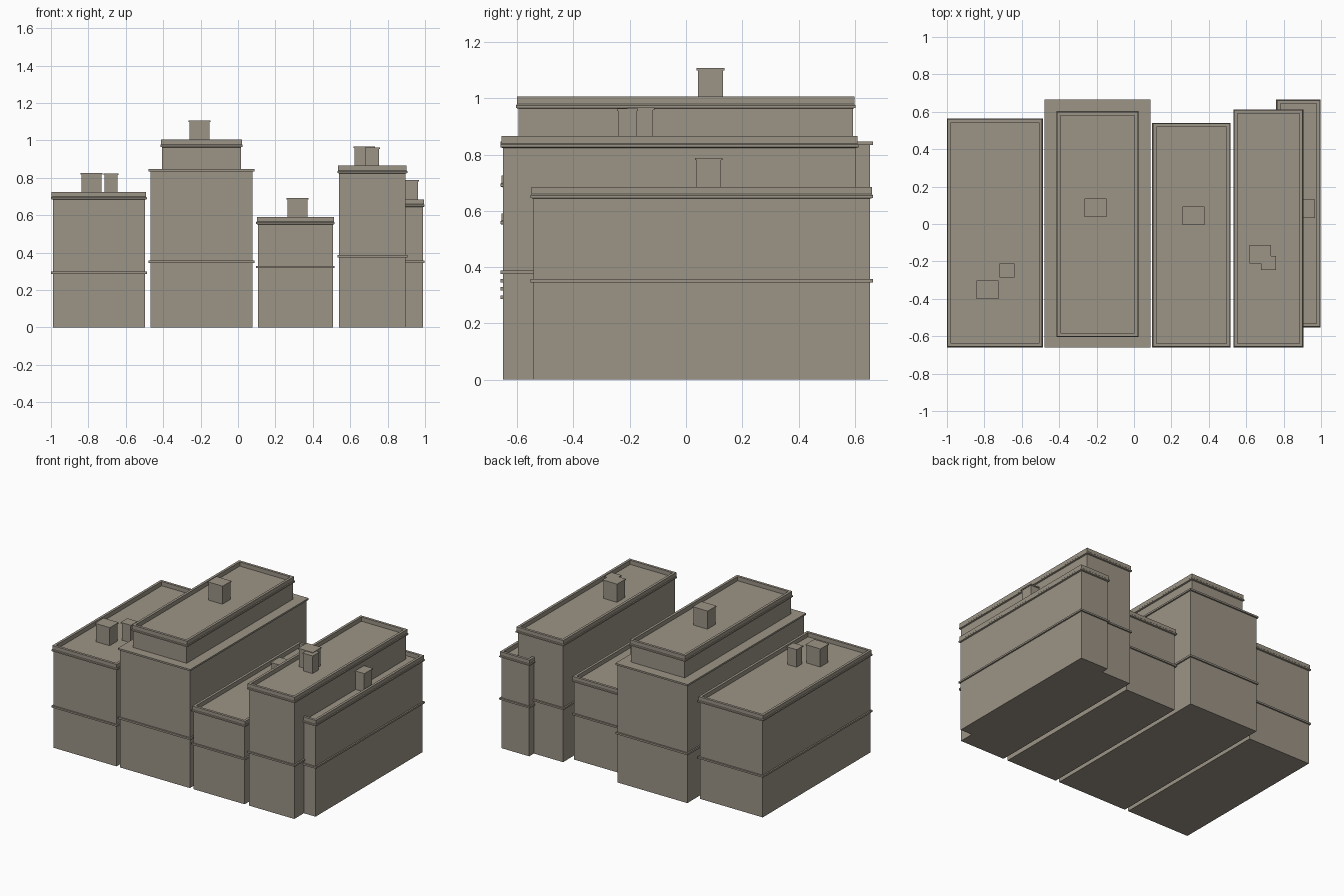
import bpy, bmesh

if "Cube" in bpy.data.objects:
    bpy.data.objects.remove(bpy.data.objects["Cube"])

stone = bpy.data.materials.new("warm grey stone")
stone.diffuse_color = (0.33, 0.295, 0.24, 1)
stone.use_nodes = True
stone.node_tree.nodes["Principled BSDF"].inputs["Base Color"].default_value = stone.diffuse_color

OVER = 0.01    # overhang of mouldings beyond the walls
RIM = 0.022    # parapet thickness


def loft(name, rect, rings):
    """Stack rectangular rings (inset, z) over a footprint and cap both ends."""
    x0, x1, y0, y1 = rect
    bm = bmesh.new()
    prev = first = None
    for d, z in rings:
        ring = [bm.verts.new(p) for p in (
            (x0 + d, y0 + d, z), (x1 - d, y0 + d, z),
            (x1 - d, y1 - d, z), (x0 + d, y1 - d, z))]
        if prev:
            for i in range(4):
                j = (i + 1) % 4
                bm.faces.new((prev[i], prev[j], ring[j], ring[i]))
        else:
            first = ring
        prev = ring
    bm.faces.new(first[::-1])
    bm.faces.new(prev)
    me = bpy.data.meshes.new(name)
    bm.to_mesh(me)
    bm.free()
    me.materials.append(stone)
    ob = bpy.data.objects.new(name, me)
    bpy.context.collection.objects.link(ob)
    return ob


def walls(name, rect, z0, z1):
    loft(name + "_walls", rect, [(OVER, z0), (OVER, z1)])


def band(name, rect, z0, z1):
    loft(name, rect, [(0, z0), (0, z1)])


def parapet_roof(name, rect, z0, top):
    # stepped cornice, slim parapet, sunken flat roof
    roof = top - 0.03
    loft(name + "_parapet_roof", rect, [
        (OVER, z0), (0, z0 + 0.003), (0, z0 + 0.012), (0.004, z0 + 0.016),
        (0.004, top), (RIM, top), (RIM, roof)])


def chimney(name, rect, z0, top):
    cap = 0.008
    loft(name, rect, [(0.005, z0), (0.005, top - cap), (0, top - cap), (0, top)])


# name, footprint, string course height, cornice bottom, top
blocks = [
    ("left_block", (-1.0, -0.487, -0.66, 0.565), 0.287, 0.683, 0.725),
    ("low_block", (0.097, 0.517, -0.66, 0.54), 0.317, 0.55, 0.59),
    ("tall_block", (0.531, 0.906, -0.66, 0.613), 0.375, 0.823, 0.865),
    ("side_block", (0.76, 0.998, -0.553, 0.665), 0.345, 0.643, 0.685),
]
for name, rect, course, cornice, top in blocks:
    walls(name, rect, 0, cornice)
    band(name + "_string_course", rect, course, course + 0.012)
    parapet_roof(name, rect, cornice, top)

# Stepped block: wide base with a flat ledge and a set-back upper tier
base = (-0.479, 0.088, -0.66, 0.665)
walls("stepped_block", base, 0, 0.834)
band("stepped_block_string_course", base, 0.345, 0.358)
band("stepped_block_ledge", base, 0.834, 0.846)
tier = (-0.415, 0.025, -0.605, 0.603)
walls("upper_tier", tier, 0.846, 0.963)
parapet_roof("upper_tier", tier, 0.963, 1.006)

# Rooftop chimneys
chimney("left_chimney_large", (-0.842, -0.724, -0.40, -0.302), 0.69, 0.826)
chimney("left_chimney_small", (-0.719, -0.639, -0.286, -0.212), 0.69, 0.822)
chimney("upper_tier_chimney", (-0.265, -0.147, 0.038, 0.136), 0.97, 1.107)
chimney("low_chimney", (0.259, 0.377, -0.005, 0.093), 0.555, 0.692)
chimney("tall_chimney_large", (0.618, 0.733, -0.21, -0.112), 0.83, 0.967)
chimney("tall_chimney_small", (0.678, 0.758, -0.246, -0.17), 0.83, 0.963)
chimney("side_chimney", (0.85, 0.968, 0.032, 0.13), 0.65, 0.788)
